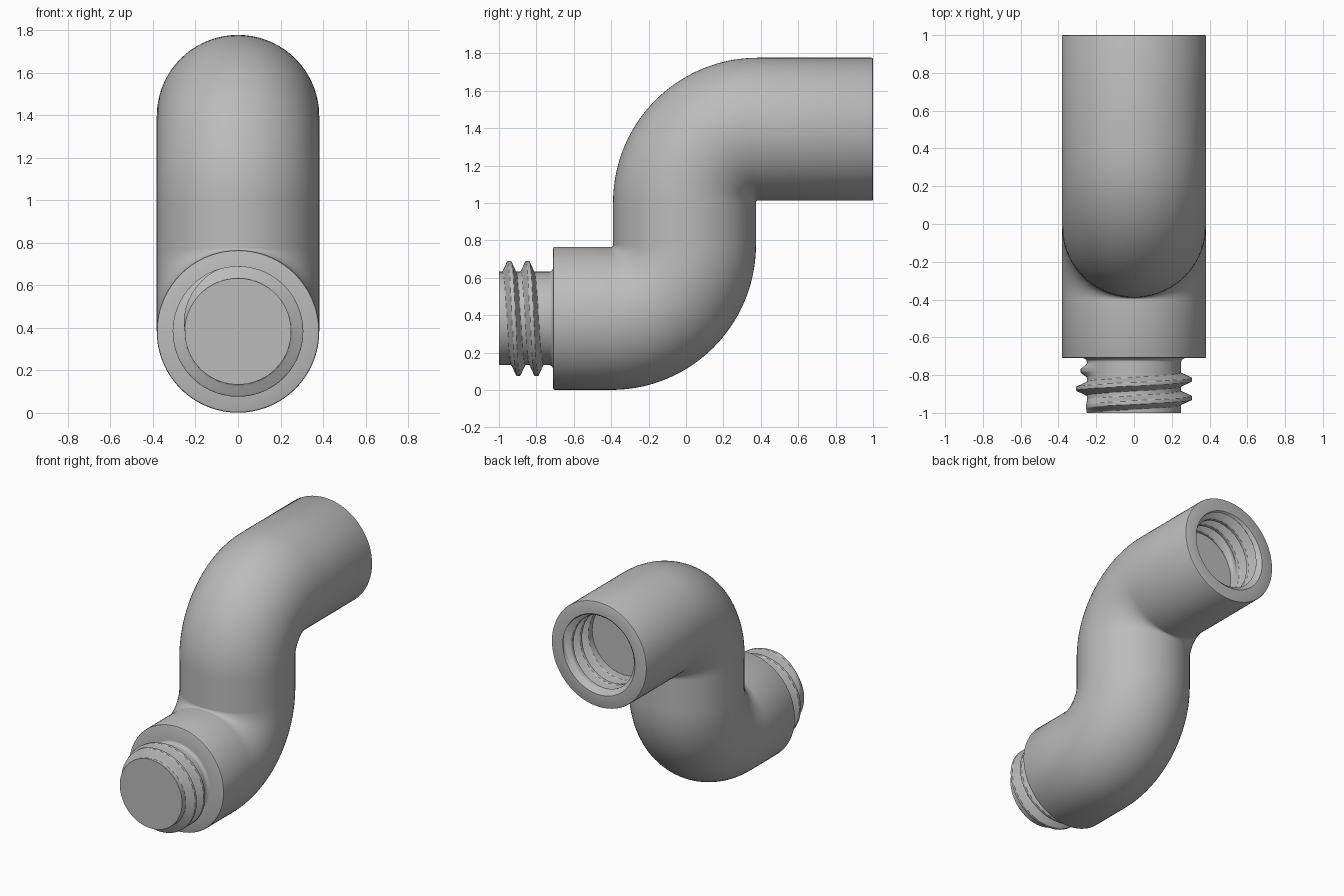
import bpy, bmesh, math

cube = bpy.data.objects.get("Cube")
if cube:
    bpy.data.objects.remove(cube, do_unlink=True)

SEG = 72
PIPE_R, BEND_R = 0.382, 0.392
LOW_Z, HIGH_Z = 0.383, 1.395
MID_Y = -0.008
COLLAR_Y, RIM_Y = -0.71, 1.0
CORE_R, THREAD_H, PITCH = 0.25, 0.057, 0.097

grey = bpy.data.materials.new("plain grey")
grey.use_nodes = True
grey.diffuse_color = (0.5, 0.5, 0.5, 1)
grey.node_tree.nodes["Principled BSDF"].inputs["Base Color"].default_value = (0.5, 0.5, 0.5, 1)


def ring(y, z, radius, tilt=0.0):
    """Circle of points across the pipe; radius may vary with turn."""
    pts = []
    for i in range(SEG):
        a = math.tau * i / SEG
        r = radius(i / SEG) if callable(radius) else radius
        up = r * math.cos(a)
        pts.append((r * math.sin(a), y - up * math.sin(tilt), z + up * math.cos(tilt)))
    return pts


def loft(name, rings, cap_start=False, cap_end=False):
    bm = bmesh.new()
    rows = [[bm.verts.new(p) for p in r] for r in rings]
    for a, b in zip(rows, rows[1:]):
        for i in range(SEG):
            j = (i + 1) % SEG
            bm.faces.new((a[i], a[j], b[j], b[i]))
    if cap_start:
        bm.faces.new(rows[0][::-1])
    if cap_end:
        bm.faces.new(rows[-1])
    mesh = bpy.data.meshes.new(name)
    bm.to_mesh(mesh)
    bm.free()
    mesh.materials.append(grey)
    obj = bpy.data.objects.new(name, mesh)
    bpy.context.collection.objects.link(obj)
    bpy.ops.object.select_all(action="DESELECT")
    obj.select_set(True)
    bpy.context.view_layer.objects.active = obj
    bpy.ops.object.shade_smooth_by_angle(angle=math.radians(40))
    return obj


def thread(y, start_y, first, last, fade):
    """Height of a helical ridge at y, as a function of the turn."""
    def height(turn):
        best = 0.0
        for k in range(-1, 4):
            u = turn + k
            run = max(0.0, min(1.0, (u - first) / fade, (last - u) / fade))
            off = abs(y - start_y - PITCH * u)
            best = max(best, run * min(1.0, max(0.0, (0.036 - off) / 0.026)))
        return best * THREAD_H
    return height


# Threaded spigot, flaring slightly where it meets the collar
rings = []
STEPS = 90
for s in range(STEPS + 1):
    y = -1 + (COLLAR_Y + 1) * s / STEPS
    h = thread(y, -0.945, -0.25, 1.85, 0.2)
    flare = 0.018 * max(0.0, 1 - (COLLAR_Y - y) / 0.018) ** 2
    rings.append(ring(y, LOW_Z, lambda t, h=h, f=flare: CORE_R + max(h(t), f)))
loft("threaded_spigot", rings, cap_start=True)

# Swept pipe body with softened end edges
EDGE = 0.008
rings = [ring(COLLAR_Y, LOW_Z, CORE_R), ring(COLLAR_Y, LOW_Z, PIPE_R - EDGE),
         ring(COLLAR_Y + EDGE * 0.3, LOW_Z, PIPE_R - EDGE * 0.3),
         ring(COLLAR_Y + EDGE, LOW_Z, PIPE_R)]
BEND = 28
for s in range(BEND + 1):
    a = math.pi / 2 * s / BEND
    rings.append(ring(MID_Y - BEND_R + BEND_R * math.sin(a),
                      LOW_Z + BEND_R * (1 - math.cos(a)), PIPE_R, a))
for s in range(BEND + 1):
    a = math.pi / 2 * (1 - s / BEND)
    rings.append(ring(MID_Y + BEND_R - BEND_R * math.sin(a),
                      HIGH_Z - BEND_R * (1 - math.cos(a)), PIPE_R, a))
MOUTH_R = 0.29
rings += [ring(RIM_Y - EDGE, HIGH_Z, PIPE_R),
          ring(RIM_Y - EDGE * 0.3, HIGH_Z, PIPE_R - EDGE * 0.3),
          ring(RIM_Y, HIGH_Z, PIPE_R - EDGE), ring(RIM_Y, HIGH_Z, MOUTH_R)]
loft("pipe_body", rings)

# Threaded socket, running inward from the rim to a flat floor
rings = []
DEPTH, BORE_R = 0.29, 0.257
for s in range(STEPS + 1):
    y = RIM_Y - DEPTH * s / STEPS
    h = thread(y, 0.765, -0.25, 2.4, 0.2)
    lead = max(0.0, MOUTH_R - BORE_R - (RIM_Y - y))
    rings.append(ring(y, HIGH_Z, lambda t, h=h, c=lead:
                      MOUTH_R if y == RIM_Y else BORE_R + max(h(t), c)))
loft("threaded_socket", rings, cap_end=True)
